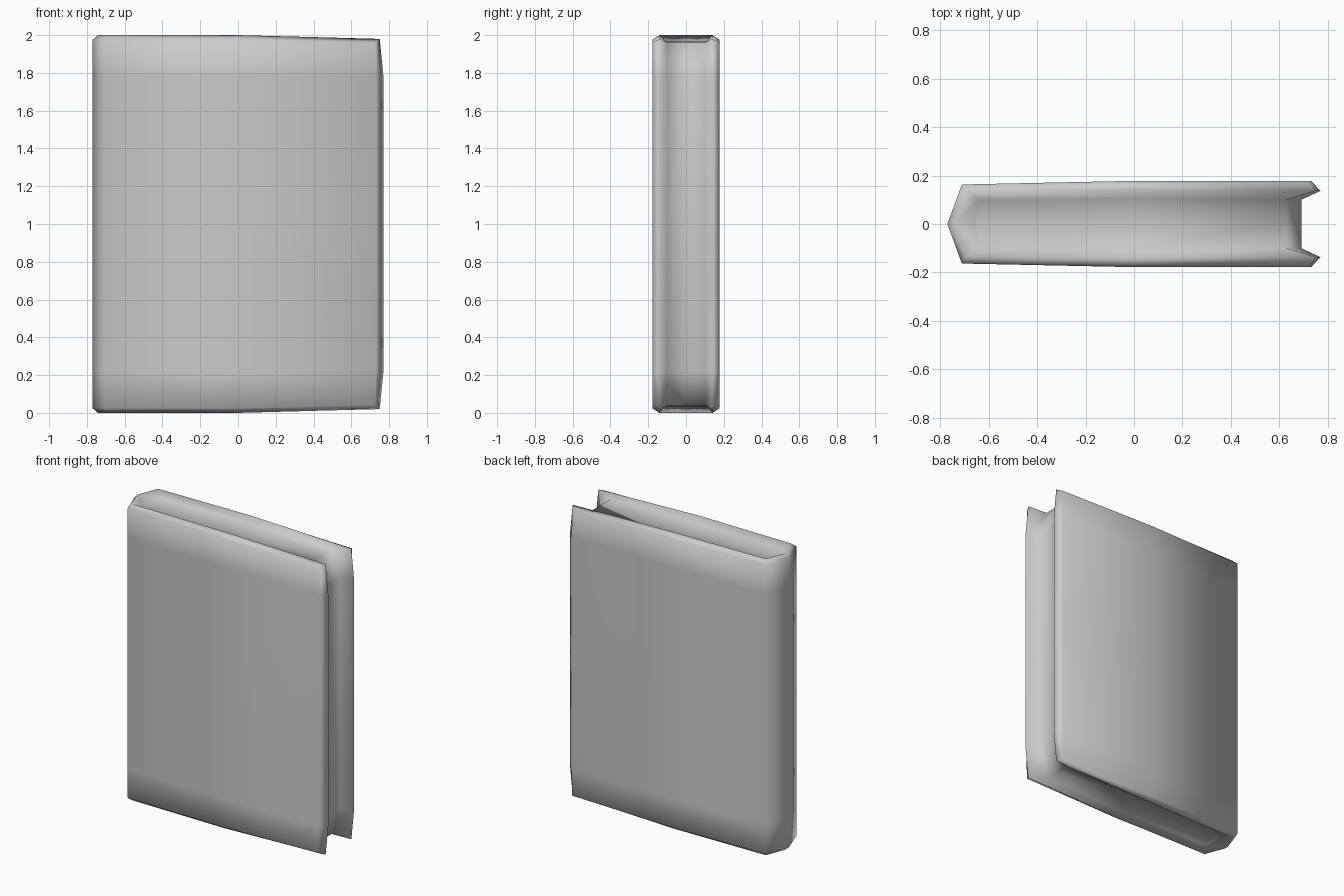
import bpy, bmesh

if "Cube" in bpy.data.objects:
    bpy.data.objects.remove(bpy.data.objects["Cube"])

# Half profile (y >= 0): spine tip, spine corner, board middle, board end, board lip, page edge, page centre
PROFILE = [(-.77, 0), (-.71, .163), (0, .178), (.73, .178), (.77, .137), (.69, .10), (.69, 0)]
END_X = [-.77, -.71, 0, .725, .75, .63, .63]
END_Z = [.975, .975, .975, .96, .98, .96, .96]

bm = bmesh.new()


def ring(points):
    return [bm.verts.new(p) for p in points]


def bridge(a, b):
    for i in range(len(a) - 1):
        quad = []
        for v in (a[i], a[i + 1], b[i + 1], b[i]):
            if v not in quad:
                quad.append(v)
        bm.faces.new(quad)


# Upright walls: spine, boards, lips and page fore edge
middle = ring((x, y, 0) for x, y in PROFILE)
shoulder = ring((x, y, .78) for x, y in PROFILE)
end = ring((x, p[1], z) for x, p, z in zip(END_X, PROFILE, END_Z))
bridge(middle, shoulder)
bridge(shoulder, end)

# Chamfered rim running round the cover end, closing on the lip
rim = ring([(-.742, 0, 1), (-.69, .135, 1), (0, .142, 1)]) + [end[4]]
bridge(end[:4], rim)
# Recessed page end
page = ring([(-.66, 0, .965), (-.64, .10, .965), (0, .107, .965)]) + [end[5]]
bridge(rim, page)
centre = [page[0]] + ring([(-.64, 0, .965), (0, 0, .965)]) + [end[6]]
bridge(page, centre)

bmesh.ops.recalc_face_normals(bm, faces=bm.faces)
# An open shell can be oriented either way: make the outer board face +y
bm.normal_update()
board = max(bm.faces, key=lambda f: f.calc_center_median().y)
if board.normal.y < 0:
    bmesh.ops.reverse_faces(bm, faces=bm.faces)
for f in bm.faces:
    f.smooth = True

mesh = bpy.data.meshes.new("book")
bm.to_mesh(mesh)
bm.free()
book = bpy.data.objects.new("book", mesh)
book.location.z = 1
bpy.context.collection.objects.link(book)

# Mirror the quarter front to back and top to bottom
mirror = book.modifiers.new("mirror", 'MIRROR')
mirror.use_axis = (False, True, True)
mirror.use_clip = True
